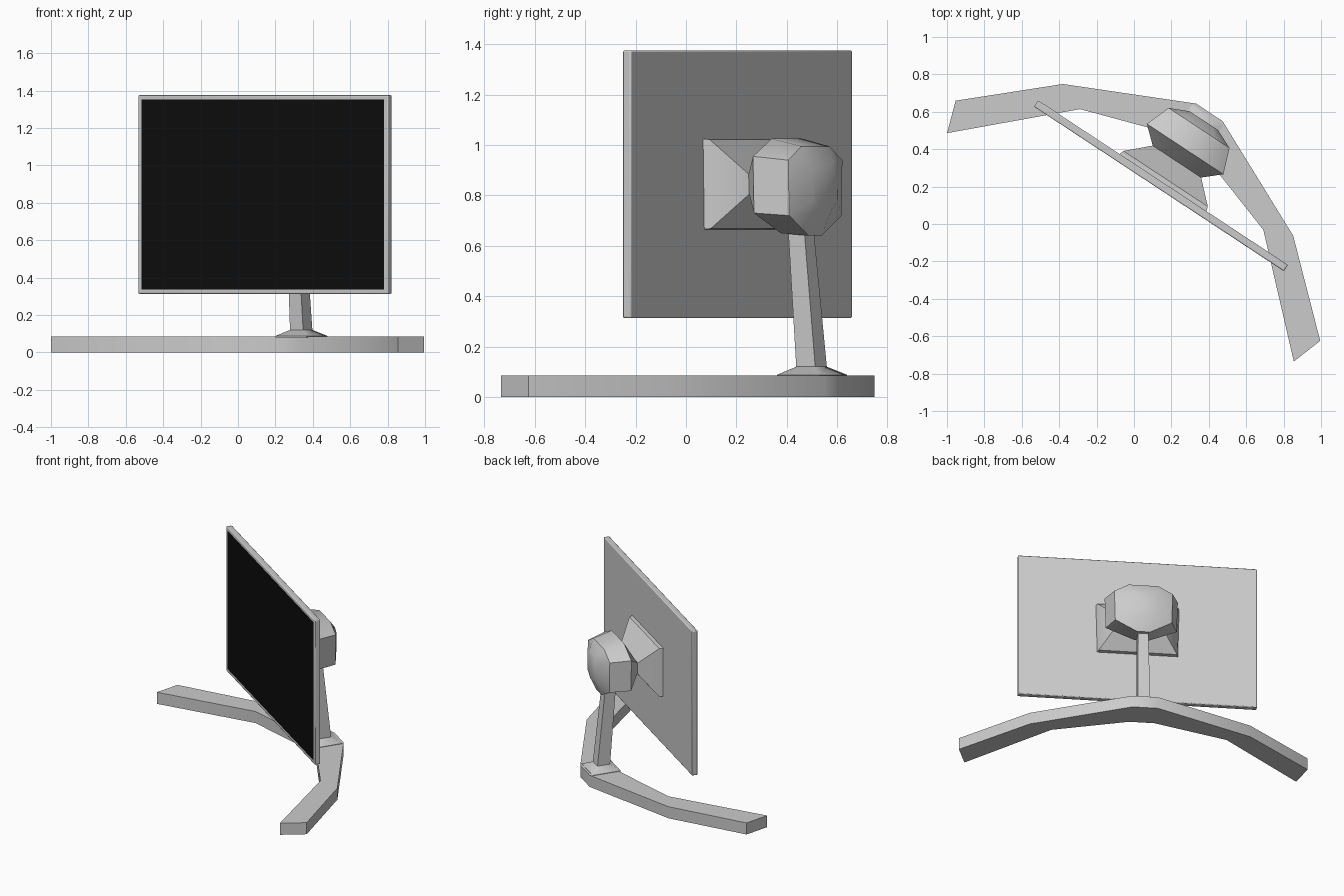
import bpy, bmesh, math
from mathutils import Matrix, Vector

if "Cube" in bpy.data.objects:
    bpy.data.objects.remove(bpy.data.objects["Cube"])

# The whole model is symmetric about a vertical plane turned from the world axes.
# Local axes: x across the display, y backwards, z up.
TURN = Matrix.Rotation(-math.atan2(0.55, 0.835), 4, 'Z')
PLACE = TURN @ Matrix.Translation((0.008, 0, 0))


def add_object(name, bm, smooth_angle=35):
    bmesh.ops.recalc_face_normals(bm, faces=bm.faces[:])
    mesh = bpy.data.meshes.new(name)
    bm.to_mesh(mesh)
    bm.free()
    obj = bpy.data.objects.new(name, mesh)
    bpy.context.collection.objects.link(obj)
    obj.matrix_world = PLACE
    bpy.ops.object.select_all(action='DESELECT')
    obj.select_set(True)
    bpy.context.view_layer.objects.active = obj
    bpy.ops.object.shade_smooth_by_angle(angle=math.radians(smooth_angle))
    return obj


def loft(name, rings, smooth_angle=35):
    """Skin a list of equally long vertex rings and cap both ends."""
    bm = bmesh.new()
    loops = [[bm.verts.new(p) for p in ring] for ring in rings]
    n = len(loops[0])
    for a, b in zip(loops, loops[1:]):
        for i in range(n):
            j = (i + 1) % n
            bm.faces.new((a[i], a[j], b[j], b[i]))
    bm.faces.new(loops[0])
    bm.faces.new(loops[-1])
    return add_object(name, bm, smooth_angle)


# Curved foot: outer and inner outline points of one half, mirrored
BASE_H = 0.085
half = [((1.167, 0.026), (1.11, -0.144)),
        ((0.737, 0.416), (0.587, 0.354)),
        ((0.085, 0.72), (0.085, 0.52))]
stations = half + [((-o[0], o[1]), (-i[0], i[1])) for o, i in reversed(half)]
loft("curved_base",
     [[(*o, 0), (*o, BASE_H), (*i, BASE_H), (*i, 0)] for o, i in stations])


# Stem with a flared foot, leaning slightly forward
def stem_ring(z, y, hx, hy):
    return [(-hx, y - hy, z), (hx, y - hy, z), (hx, y + hy, z), (-hx, y + hy, z)]


loft("stem", [stem_ring(0.08, 0.604, 0.10, 0.10),
              stem_ring(0.088, 0.604, 0.10, 0.10),
              stem_ring(0.12, 0.602, 0.042, 0.045),
              stem_ring(0.68, 0.55, 0.034, 0.038)], 50)


# Mount: square plate tapering to a waist, then swelling into a faceted head
def mount_ring(y, hw, top, bottom, top_w, upper, lower, bottom_w):
    right = [(top_w, top), (hw, upper), (hw * 0.97, lower), (bottom_w, bottom)]
    left = [(-x, z) for x, z in reversed(right)]
    return [(x, y, z) for x, z in right + left]


loft("mount_head", [
    mount_ring(0.265, 0.28, 1.025, 0.665, 0.14, 1.025, 0.665, 0.14),
    mount_ring(0.295, 0.27, 1.022, 0.668, 0.13, 1.022, 0.668, 0.13),
    mount_ring(0.405, 0.155, 0.89, 0.80, 0.08, 0.885, 0.805, 0.08),
    mount_ring(0.485, 0.245, 1.025, 0.65, 0.11, 0.955, 0.73, 0.045),
    mount_ring(0.62, 0.195, 0.995, 0.64, 0.10, 0.94, 0.72, 0.045),
    mount_ring(0.667, 0.09, 0.93, 0.74, 0.06, 0.90, 0.78, 0.045)], 40)

# Display: thin box with an inset dark screen on the front
bm = bmesh.new()
bmesh.ops.create_cube(bm, size=1)
for v in bm.verts:
    v.co = Vector((v.co.x * 1.6, v.co.y * 0.04 + 0.25, v.co.z * 1.062 + 0.844))
bm.normal_update()
front = min(bm.faces, key=lambda f: f.calc_center_median().y)
bmesh.ops.inset_region(bm, faces=[front], thickness=0.033)
front.material_index = 1
display = add_object("display_panel", bm)
for name, colour in (("casing_grey", (0.8, 0.8, 0.8, 1)),
                     ("screen_black", (0.004, 0.004, 0.004, 1))):
    mat = bpy.data.materials.new(name)
    mat.diffuse_color = colour
    mat.use_nodes = True
    mat.node_tree.nodes["Principled BSDF"].inputs["Base Color"].default_value = mat.diffuse_color
    display.data.materials.append(mat)
bevel = display.modifiers.new("soft_edges", 'BEVEL')
bevel.width = 0.006
bevel.segments = 2
